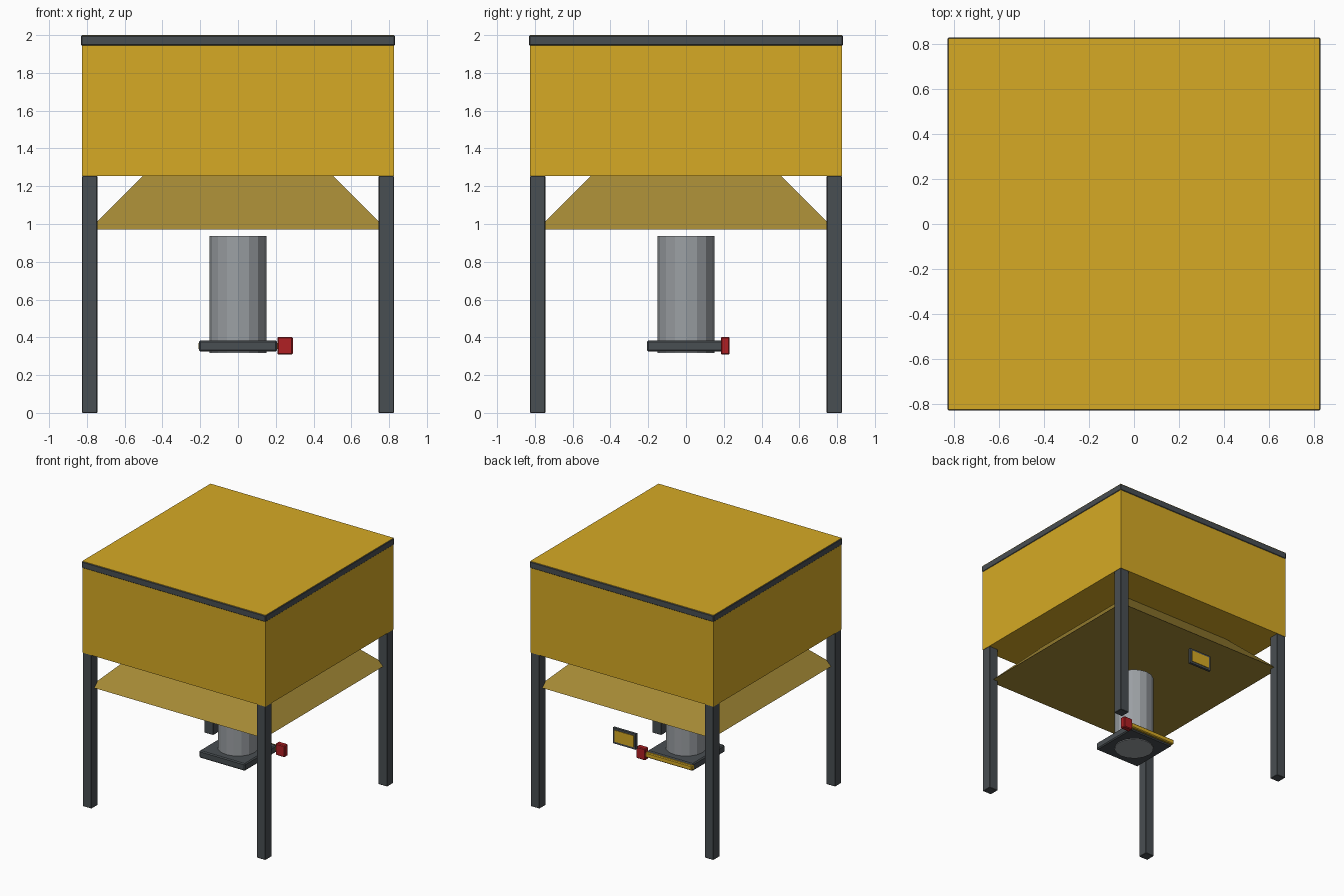
import bpy
import math

cube = bpy.data.objects.get("Cube")
if cube:
    bpy.data.objects.remove(cube, do_unlink=True)


def material(name, rgb):
    m = bpy.data.materials.new(name)
    m.use_nodes = True
    m.diffuse_color = (*rgb, 1)
    bsdf = next(n for n in m.node_tree.nodes if n.type == "BSDF_PRINCIPLED")
    bsdf.inputs["Base Color"].default_value = (*rgb, 1)
    return m


yellow = material("safety yellow", (0.67, 0.40, 0.018))
dull = material("dull yellow", (0.376, 0.254, 0.036))
dark = material("dark steel", (0.066, 0.077, 0.084))
grey = material("pipe grey", (0.33, 0.35, 0.37))
red = material("red", (0.434, 0.014, 0.017))


def finish(name, mat, bevel=0):
    ob = bpy.context.object
    ob.name = name
    ob.data.materials.append(mat)
    if bevel:
        mod = ob.modifiers.new("Bevel", "BEVEL")
        mod.width = bevel
        mod.segments = 1
    return ob


def box(name, mat, x, y, z, bevel=0):
    """Box from its (low, high) range on each axis."""
    spans = (x, y, z)
    bpy.ops.mesh.primitive_cube_add(size=1, location=[(a + b) / 2 for a, b in spans])
    bpy.context.object.scale = [b - a for a, b in spans]
    bpy.ops.object.transform_apply(location=False, rotation=False, scale=True)
    return finish(name, mat, bevel)


def sym(half):
    return (-half, half)


# Bin body with a dark rim around its top edge
box("bin_body", yellow, sym(0.827), sym(0.827), (1.253, 2.0))
box("top_rim", dark, sym(0.831), sym(0.831), (1.945, 1.998), 0.005)

# Four square legs
for x, side in ((-0.785, "right"), (0.785, "left")):
    for y, end in ((-0.785, "front"), (0.785, "back")):
        box(f"{end}_{side}_leg", dark, (x - 0.04, x + 0.04), (y - 0.04, y + 0.04),
            (0, 1.255), 0.003)

# Four-sided hopper, wide end down, rising into the bin
bpy.ops.mesh.primitive_cone_add(vertices=4, radius1=0.788 * math.sqrt(2),
                                radius2=0.15 * math.sqrt(2), depth=0.638,
                                location=(0, 0, 0.971 + 0.319),
                                rotation=(0, 0, math.pi / 4))
finish("hopper", dull)

# Discharge pipe
bpy.ops.mesh.primitive_cylinder_add(vertices=16, radius=0.15, depth=0.618,
                                    location=(0, 0, 0.627))
finish("discharge_pipe", grey)

# Slide gate plate, its handle bar and the red grip
box("gate_plate", dark, sym(0.207), sym(0.207), (0.324, 0.383), 0.008)
box("gate_handle", yellow, sym(0.21), (0.188, 0.227), (0.335, 0.375), 0.006)
box("handle_grip", red, (0.208, 0.29), (0.185, 0.23), (0.308, 0.403), 0.006)

# Sign on the back: dark frame with a yellow panel
box("sign_frame", dark, sym(0.103), (0.775, 0.795), (0.696, 0.824))
box("sign_panel", yellow, sym(0.085), (0.794, 0.799), (0.713, 0.807))
